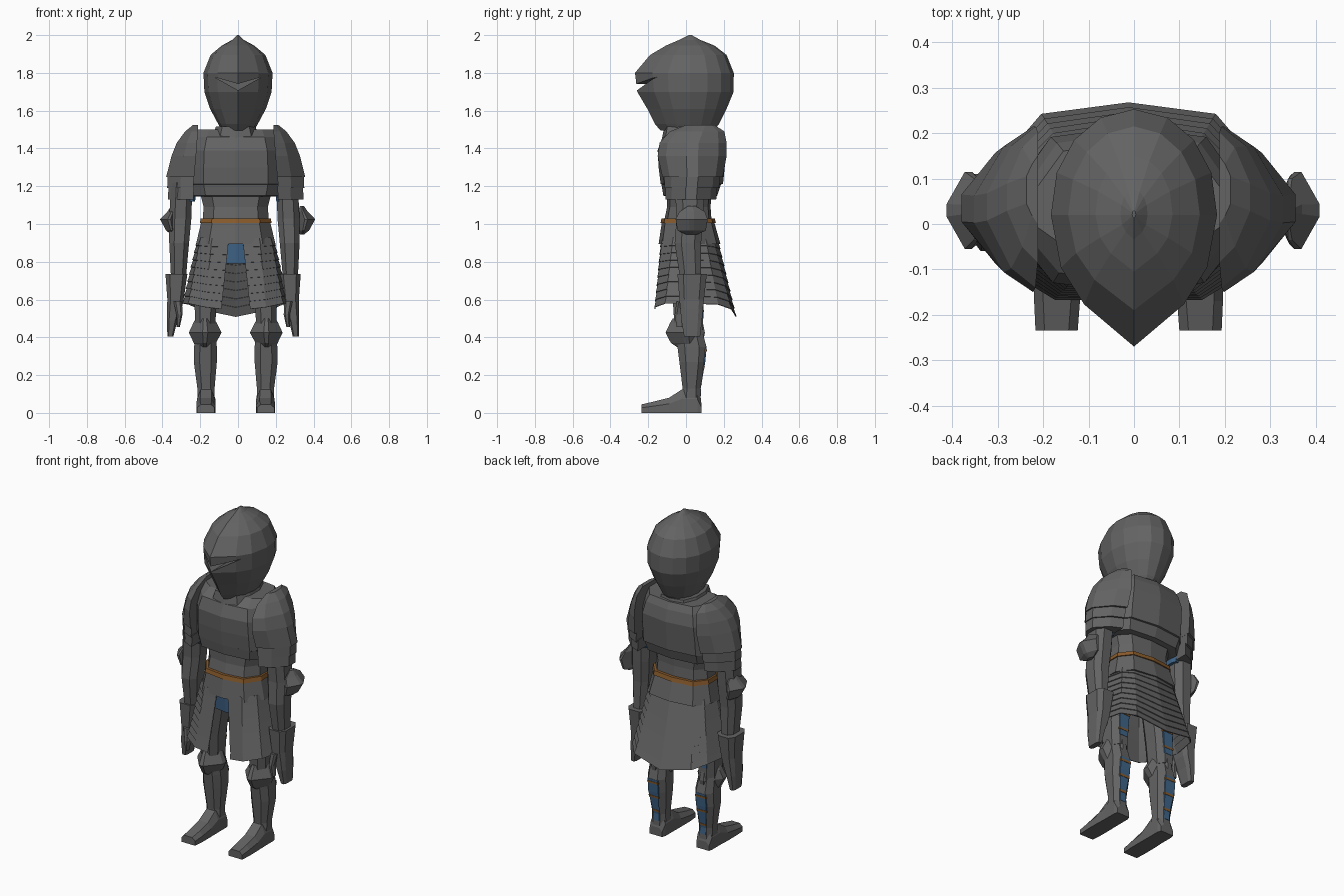
import bpy, bmesh
from mathutils import Vector

if "Cube" in bpy.data.objects:
    bpy.data.objects.remove(bpy.data.objects["Cube"])

C = -0.012  # the body's mirror plane


def material(name, rgb):
    m = bpy.data.materials.new(name)
    m.diffuse_color = (*rgb, 1)
    m.use_nodes = True
    m.node_tree.nodes["Principled BSDF"].inputs["Base Color"].default_value = m.diffuse_color
    return m


STEEL = material("dark_steel", (0.125, 0.125, 0.125))
BLUE = material("blue_cloth", (0.05, 0.13, 0.25))
LEATHER = material("leather", (0.25, 0.105, 0.025))


def loft(name, rings, mat=STEEL, closed=True, thick=0, s=1, cx=C):
    """Skin a list of equal-length point rings; s = -1 gives the mirrored part."""
    bm = bmesh.new()
    vs = [[bm.verts.new((cx + s * x, y, z)) for x, y, z in r] for r in rings]
    n = len(vs[0])
    for a, b in zip(vs, vs[1:]):
        for i in range(n if closed else n - 1):
            j = (i + 1) % n
            bm.faces.new((a[i], a[j], b[j], b[i]))
    if closed:
        bm.faces.new(vs[0])
        bm.faces.new(vs[-1])
    bmesh.ops.recalc_face_normals(bm, faces=bm.faces)
    me = bpy.data.meshes.new(name)
    bm.to_mesh(me)
    bm.free()
    ob = bpy.data.objects.new(name, me)
    bpy.context.collection.objects.link(ob)
    me.materials.append(mat)
    if thick:
        mod = ob.modifiers.new("thickness", 'SOLIDIFY')
        mod.thickness = thick
    return ob


def section(half, z, w, yf, yb, mid):
    """Symmetric cross-section from half-profile fractions, front yf, back yb."""
    pts = [(x * w, mid + (y * (yb - mid) if y > 0 else y * (mid - yf)), z) for x, y in half]
    return pts + [(-x, y, z) for x, y, z in reversed(pts) if x > 1e-6]


def box_ring(z, x0, x1, y0, y1, c=0.25):
    """Rectangle with chamfered corners at height z."""
    a, b = (x1 - x0) * c, (y1 - y0) * c
    return [(x0 + a, y0, z), (x1 - a, y0, z), (x1, y0 + b, z), (x1, y1 - b, z),
            (x1 - a, y1, z), (x0 + a, y1, z), (x0, y1 - b, z), (x0, y0 + b, z)]


def limb(name, rows, s, mat=STEEL, c=0.25, dx=0):
    return loft(name, [box_ring(z, x0 + dx, x1 + dx, y0, y1, c) for z, x0, x1, y0, y1 in rows], mat, s=s)


def row_at(rows, z):
    """Interpolate a limb's rows at height z (rows go downwards)."""
    for a, b in zip(rows, rows[1:]):
        if a[0] >= z >= b[0]:
            t = (a[0] - z) / (a[0] - b[0])
            return [p + (q - p) * t for p, q in zip(a, b)]


# Helmet with pointed face and raised crown
HELM = [(0, 1), (0.4, 0.92), (0.72, 0.71), (0.93, 0.4), (1, 0), (0.88, -0.4), (0.6, -0.68), (0, -1)]
helmet_rows = [(1.495, .085, -.135, .15), (1.53, .105, -.165, .175), (1.61, .148, -.205, .215),
               (1.70, .178, -.258, .252), (1.80, .183, -.27, .253), (1.895, .145, -.19, .215),
               (1.945, .085, -.105, .15), (1.975, .03, -.035, .075), (2.0, .004, .015, .03)]
helmet = loft("helmet", [section(HELM, z, w, f, b, min(.02, (f + b) / 2 + .03))
                         for z, w, f, b in helmet_rows], cx=0)

# Eye slot cut as a chevron
slot = [(-.125, 1.778), (0, 1.742), (.125, 1.778), (0, 1.708)]
cutter = loft("slot_cutter", [[(x, y, z) for x, z in slot] for y in (-.32, -.08)], cx=0)
cutter.hide_render = True
mod = helmet.modifiers.new("slot", 'BOOLEAN')
mod.object, mod.operation, mod.solver = cutter, 'DIFFERENCE', 'EXACT'
cut_mesh = bpy.data.meshes.new_from_object(
    helmet.evaluated_get(bpy.context.evaluated_depsgraph_get()))
helmet.modifiers.clear()
helmet.data = cut_mesh
bpy.data.objects.remove(cutter)

# Neck guard, breastplate, waist, belt, upper fauld
TORSO = [(0, 1), (0.7, 0.88), (1, 0.35), (1, -0.3), (0.68, -0.88), (0, -1)]


def torso(name, rows, mat=STEEL):
    return loft(name, [section(TORSO, z, w, f, b, .02) for z, w, f, b in rows], mat)


torso("neck_guard", [(1.44, .13, -.13, .18), (1.515, .105, -.115, .165)])
torso("breastplate", [(1.145, .20, -.10, .14), (1.15, .235, -.12, .165), (1.21, .25, -.13, .185),
                      (1.212, .251, -.134, .196), (1.30, .25, -.145, .205), (1.39, .245, -.15, .215),
                      (1.46, .225, -.125, .20), (1.50, .205, -.06, .18)])
torso("waist_plate", [(1.02, .175, -.115, .135), (1.09, .17, -.10, .13), (1.17, .19, -.10, .135)])
torso("belt", [(1.005, .19, -.135, .158), (1.03, .185, -.13, .152)], LEATHER)
torso("upper_fauld", [(.895, .21, -.145, .182), (1.008, .183, -.128, .15)])
torso("blue_breeches", [(.79, .15, -.10, .11), (.94, .15, -.115, .12)], BLUE)

# Skirt of overlapping lames, open at the front
top = [Vector(p) for p in [(.028, -.125, 1), (.12, -.12, 1), (.175, -.06, 1), (.185, .02, 1),
                           (.17, .09, 1), (.12, .125, 1), (0, .15, 1)]]
low = [Vector(p) for p in [(.076, -.165, .55), (.16, -.165, .56), (.25, -.11, .58), (.28, .02, .58),
                           (.25, .17, .575), (.19, .24, .55), (0, .265, .51)]]


def skirt_ring(t, grow):
    pts = []
    for i, (a, b) in enumerate(zip(top, low)):
        p = a.lerp(b, t)
        g = 1 + grow
        pts.append((p.x if i == 0 else p.x * g, .02 + (p.y - .02) * g, p.z))
    return pts + [(-x, y, z) for x, y, z in reversed(pts[:-1])]


N = 9
for i in range(N):
    t0, t1 = .18 + .82 * i / N, .18 + .82 * (i + 1) / N
    loft(f"skirt_lame_{i + 1}", [skirt_ring(t0 - .01, -.015), skirt_ring(t1, .012)],
         closed=False, thick=.005)


def pauldron_ring(z, xi, xo, yf, yb):
    d, xm, ym = (yb - yf) * .12, xi + (xo - xi) * .5, (yf + yb) / 2
    return [(xi, yf, z), (xm, yf + d, z), (xo, ym - .03, z), (xo, ym + .03, z), (xm, yb - d, z), (xi, yb, z)]


thigh = [(.93, .05, .19, -.07, .10), (.6, .10, .218, -.07, .09), (.44, .11, .215, -.06, .09)]
shin = [(.44, .11, .215, -.055, .085), (.35, .10, .22, -.045, .108), (.27, .10, .222, -.035, .10),
        (.13, .112, .203, -.018, .076), (.03, .11, .203, -.03, .08)]

for s, side in ((1, "right"), (-1, "left")):
    # Shoulder plates with lower lames
    loft(f"{side}_pauldron", [pauldron_ring(*r) for r in [
        (1.525, .20, .225, 0, .15), (1.49, .20, .268, -.085, .203), (1.43, .205, .312, -.14, .215),
        (1.36, .21, .34, -.15, .215), (1.25, .22, .368, -.125, .195)]], s=s)
    for k, z in enumerate((1.25, 1.19)):
        loft(f"{side}_shoulder_lame_{k + 1}", [
            pauldron_ring(z + .01, .22, .36 - .004 * k, -.113 + .005 * k, .18 - .015 * k),
            pauldron_ring(z - .06, .225, .363 - .004 * k, -.113 + .005 * k, .175 - .015 * k)], s=s)
    limb(f"{side}_underarm_cloth", [(1.25, .2, .26, -.05, .1), (1.12, .215, .25, -.03, .08)], s, BLUE)

    # Arm, elbow guard and gauntlet
    dx = -.014 * s
    limb(f"{side}_arm", [(1.22, .222, .335, -.06, .10), (1.03, .228, .345, -.05, .09),
                         (.9, .24, .345, -.06, .08), (.70, .258, .335, -.03, .08)], s, dx=dx / 2)
    limb(f"{side}_elbow_guard", [(1.095, .33, .352, .01, .05), (1.065, .32, .372, -.035, .10),
                                 (1.025, .315, .411, -.055, .115), (.965, .32, .378, -.045, .105),
                                 (.945, .33, .352, .0, .06)], s, c=.42, dx=.01 * s)
    limb(f"{side}_gauntlet", [(.735, .242, .358, -.045, .11), (.60, .262, .348, -.035, .095),
                              (.55, .272, .35, -.03, .09), (.49, .295, .35, -.025, .085),
                              (.405, .316, .348, -.01, .075)], s, c=.2, dx=dx)
    limb(f"{side}_thumb", [(.59, .27, .315, -.05, 0), (.52, .268, .30, -.06, -.015),
                           (.455, .282, .30, -.05, -.02)], s, dx=dx)

    # Leg armour, knee guard
    limb(f"{side}_thigh_plate", thigh, s)
    limb(f"{side}_greave", shin, s)
    limb(f"{side}_knee_guard", [(.50, .115, .212, -.07, .06), (.475, .10, .225, -.085, .09),
                                (.425, .075, .248, -.108, .10), (.37, .105, .222, -.08, .09),
                                (.35, .115, .212, -.05, .06)], s, c=.42)

    # Cloth and straps showing at the back of the leg
    for name, rows, zs, straps in (("thigh", thigh, (.78, .62, .5), (.74, .64, .54)),
                                   ("calf", shin, (.35, .27, .13, .09), (.33, .24, .15))):
        cloth = []
        for z in zs:
            _, x0, x1, y0, y1 = row_at(rows, z)
            cloth.append((z, x0 + .026, x1 - .026, .03, y1 + .002))
        limb(f"{side}_{name}_cloth", cloth, s, BLUE, c=.02)
        for k, zc in enumerate(straps):
            band = []
            for z in (zc + .006, zc - .006):
                _, x0, x1, y0, y1 = row_at(rows, z)
                band.append((z, x0 + .024, x1 - .024, .04, y1 + .004))
            limb(f"{side}_{name}_strap_{k + 1}", band, s, LEATHER, c=.02)

    # Foot: sections running heel to toe
    foot = []
    for y, x0, x1, h in [(.082, .115, .2, .05), (.06, .108, .205, .12), (-.02, .108, .205, .125),
                         (-.09, .107, .208, .08), (-.17, .107, .208, .06), (-.235, .112, .205, .045)]:
        foot.append([(x0, y, .0), (x1, y, .0), (x1, y, h * .6), (x1 - .02, y, h), (x0 + .02, y, h), (x0, y, h * .6)])
    loft(f"{side}_foot", foot, s=s)
